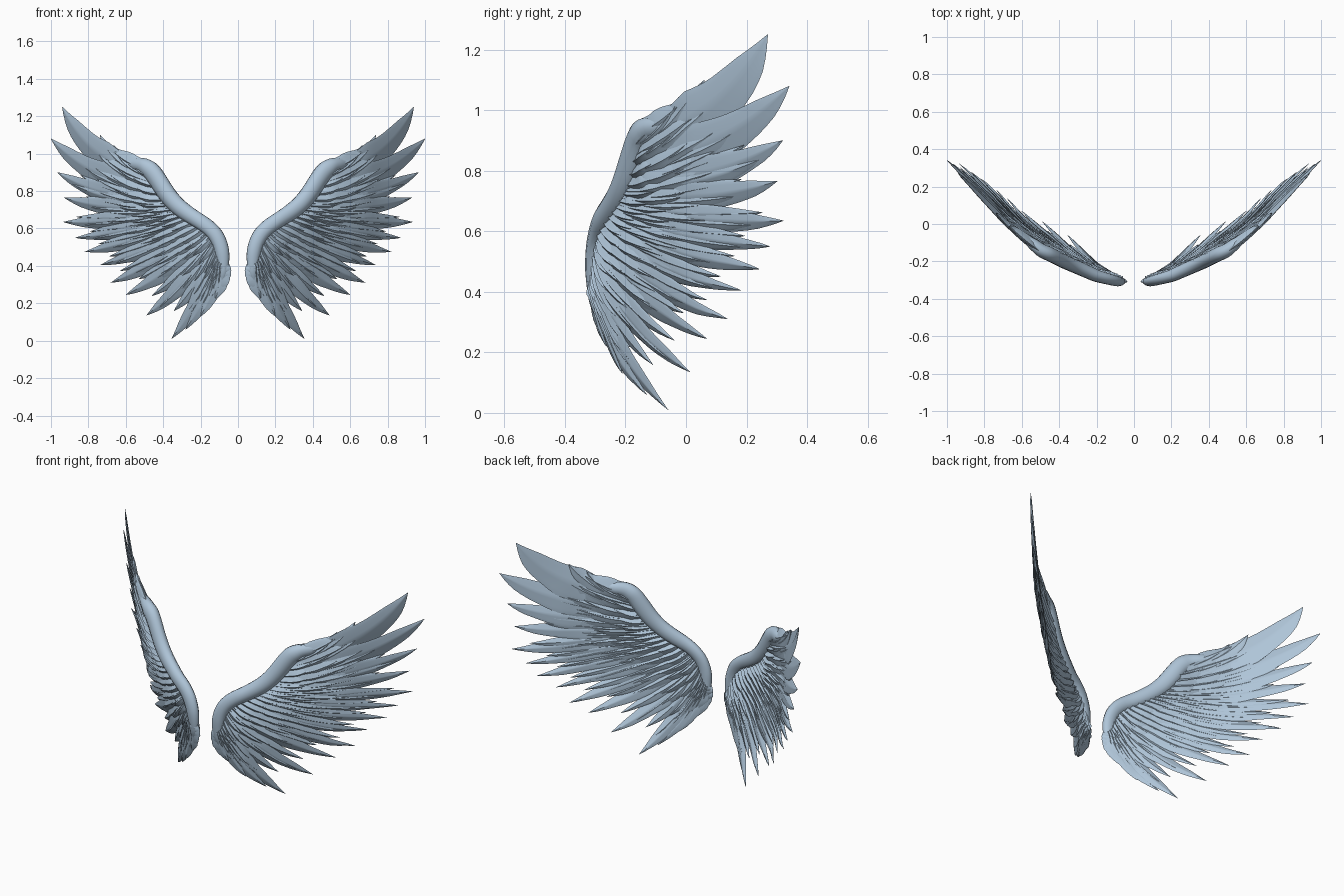
import bpy, math, random
from mathutils import Vector

random.seed(4)
if "Cube" in bpy.data.objects:
    bpy.data.objects.remove(bpy.data.objects["Cube"], do_unlink=True)

mat = bpy.data.materials.new("pale_blue_grey")
mat.use_nodes = True
COLOR = (0.43, 0.56, 0.69, 1)
mat.diffuse_color = COLOR
mat.node_tree.nodes["Principled BSDF"].inputs["Base Color"].default_value = COLOR


def interp(keys, x):
    """Piecewise linear value of a list of (position, value) pairs."""
    if x <= keys[0][0]:
        return keys[0][1]
    for (a, va), (b, vb) in zip(keys, keys[1:]):
        if x <= b:
            return va + (vb - va) * (x - a) / (b - a)
    return keys[-1][1]


def along(points, u):
    """Point at fraction u of a list of points."""
    f = min(max(u, 0), 1) * (len(points) - 1)
    i = min(int(f), len(points) - 2)
    return Vector(points[i]).lerp(Vector(points[i + 1]), f - i)


# Wing sheet: depth along the leading and trailing edges, and their heights
LEAD_Y = [(.05, -.32), (.2, -.28), (.38, -.2), (.5, -.14), (.68, .0), (.94, .27), (1, .34)]
TRAIL_Y = [(.05, -.31), (.2, -.21), (.35, -.06), (.6, .07), (.73, .18), (.93, .32), (1, .345)]
LEAD_Z = [(.05, .5), (.12, .63), (.35, .78), (.45, .95), (.68, 1.03), (.94, 1.25)]
TRAIL_Z = [(.05, .3), (.2, .13), (.35, 0), (.6, .24), (.93, .63), (1, .9)]


def place(x, z, n):
    """Lay a flat point on the curved wing sheet, lifted n along its normal."""
    top, low = interp(LEAD_Z, x), interp(TRAIL_Z, x)
    t = min(max((top - z) / (top - low), 0), 1) ** 1.5
    y = interp(LEAD_Y, x) * (1 - t) + interp(TRAIL_Y, x) * t
    return (x + .6 * n, y - .8 * n, z)


# Feather section: across the vane and its height, with a raised shaft
HALF = [(-1, 0), (-.7, .5), (-.18, .75), (0, 1), (.18, .75), (.7, .5)]
SECTION = HALF + [(-v, -h) for v, h in HALF]
ROUND = [(-math.cos(k * math.pi / 6), math.sin(k * math.pi / 6)) for k in range(12)]


def sweep(verts, faces, path, widths, heights, section, tilt=0):
    base, count = len(verts), len(section)
    for i, c in enumerate(path):
        d = (path[min(i + 1, len(path) - 1)] - path[max(i - 1, 0)]).normalized()
        side = Vector((-d.y, d.x))
        for v, h in section:
            p = c + side * v * widths[i]
            verts.append(place(p.x, p.y, h * heights[i] + tilt * v * widths[i]))
    for i in range(len(path) - 1):
        for j in range(count):
            a, b = base + i * count, base + (i + 1) * count
            k = (j + 1) % count
            faces.append((a + j, a + k, b + k, b + j))
    faces.append(tuple(base + j for j in reversed(range(count))))
    last = len(verts) - count
    faces.append(tuple(last + j for j in range(count)))


VANE = [(0, .5), (.3, .95), (.5, 1), (.7, .78), (.85, .47), (.95, .18), (1, .01)]


def feather(verts, faces, root, tip, width, thick, bend, tilt=.16, steps=18):
    d = tip - root
    ctrl = (root + tip) / 2 + Vector((d.y, -d.x)) * bend
    path, widths, heights = [], [], []
    for i in range(steps + 1):
        s = i / steps
        path.append(root * (1 - s) ** 2 + ctrl * 2 * s * (1 - s) + tip * s * s)
        w = interp(VANE, s)
        # slightly ragged vane
        widths.append(width / 2 * w * (1 + .05 * math.sin(17 * s + 40 * tip.y)))
        heights.append(thick * (.25 + .75 * w) if s < 1 else .001)
    sweep(verts, faces, path, widths, heights, SECTION, tilt)


def finish(name, verts, faces, angle):
    mesh = bpy.data.meshes.new(name)
    mesh.from_pydata(verts, [], faces)
    mesh.materials.append(mat)
    obj = bpy.data.objects.new(name, mesh)
    bpy.context.collection.objects.link(obj)
    bpy.ops.object.select_all(action='DESELECT')
    obj.select_set(True)
    bpy.context.view_layer.objects.active = obj
    bpy.ops.object.shade_smooth_by_angle(angle=math.radians(angle))
    obj.modifiers.new("other_wing", 'MIRROR').use_mirror_merge = False


# Feather fan, from the outermost wing tip round to the body
TIPS = [(.94, 1.25), (1, 1.08), (.965, .9), (.93, .765), (.935, .635), (.87, .55),
        (.82, .475), (.735, .405), (.68, .31), (.6, .245), (.49, .135), (.355, .01),
        (.28, .06), (.2, .13), (.12, .22)]
ROOTS = [(.43, .87), (.42, .81), (.41, .76), (.38, .72), (.34, .69), (.3, .67), (.26, .65),
         (.22, .62), (.19, .59), (.16, .56), (.13, .53), (.11, .49), (.095, .46),
         (.085, .44), (.075, .42)]
BEND = [(0, .25), (.08, .18), (.3, .06), (.6, .08), (.75, .12), (1, .1)]
last = len(TIPS) - 1

verts, faces = [], []
for i, (root, tip) in enumerate(zip(ROOTS, TIPS)):
    width = interp([(0, .155), (1, .135), (2, .11), (5, .085), (10, .09), (14, .07)], i)
    feather(verts, faces, Vector(root), Vector(tip), width, .012, interp(BEND, i / last))
finish("flight_feathers", verts, faces, 50)


# Shorter layers get thicker toward the arm, so both faces show the overlap
def layer(name, count, reach, spread, width, thick, start=0.0):
    verts, faces = [], []
    for i in range(count):
        u = start + (1 - start) * i / (count - 1)
        root, tip = along(ROOTS, u), along(TIPS, u)
        tip = root.lerp(tip, reach + random.uniform(-spread, spread))
        feather(verts, faces, root, tip, width * random.uniform(.85, 1.1), thick,
                interp(BEND, u), tilt=random.uniform(.1, .22), steps=14)
    finish(name, verts, faces, 50)


layer("inner_flight_feathers", 27, .82, .07, .075, .014, start=.1)
layer("long_coverts", 24, .63, .06, .08, .02)
layer("middle_coverts", 22, .45, .05, .075, .026)
layer("short_coverts", 20, .28, .04, .07, .031)

# Pointed covert over the wrist
verts, faces = [], []
feather(verts, faces, Vector((.44, .9)), Vector((.685, 1.035)), .1, .026, .12)
feather(verts, faces, Vector((.43, .84)), Vector((.72, .985)), .1, .026, .1)
finish("wrist_coverts", verts, faces, 50)

# Rounded arm along the leading edge
ARM = [(.09, .3), (.08, .36), (.079, .43), (.088, .5), (.115, .565), (.165, .615), (.25, .665),
       (.32, .715), (.375, .775), (.42, .845), (.458, .905), (.5, .938), (.56, .945), (.64, .975)]
ARM_WIDTH = [(0, .005), (.08, .024), (.2, .034), (.5, .043), (.8, .046), (.9, .036), (1, .004)]
ARM_STEPS = 52
path = [along(ARM, i / ARM_STEPS) for i in range(ARM_STEPS + 1)]
for _ in range(3):
    path = [path[0]] + [(a + b + c) / 3 for a, b, c in zip(path, path[1:], path[2:])] + [path[-1]]
widths = [interp(ARM_WIDTH, i / ARM_STEPS) for i in range(ARM_STEPS + 1)]
verts, faces = [], []
sweep(verts, faces, path, widths, [w * .85 for w in widths], ROUND)
finish("wing_arm", verts, faces, 60)
